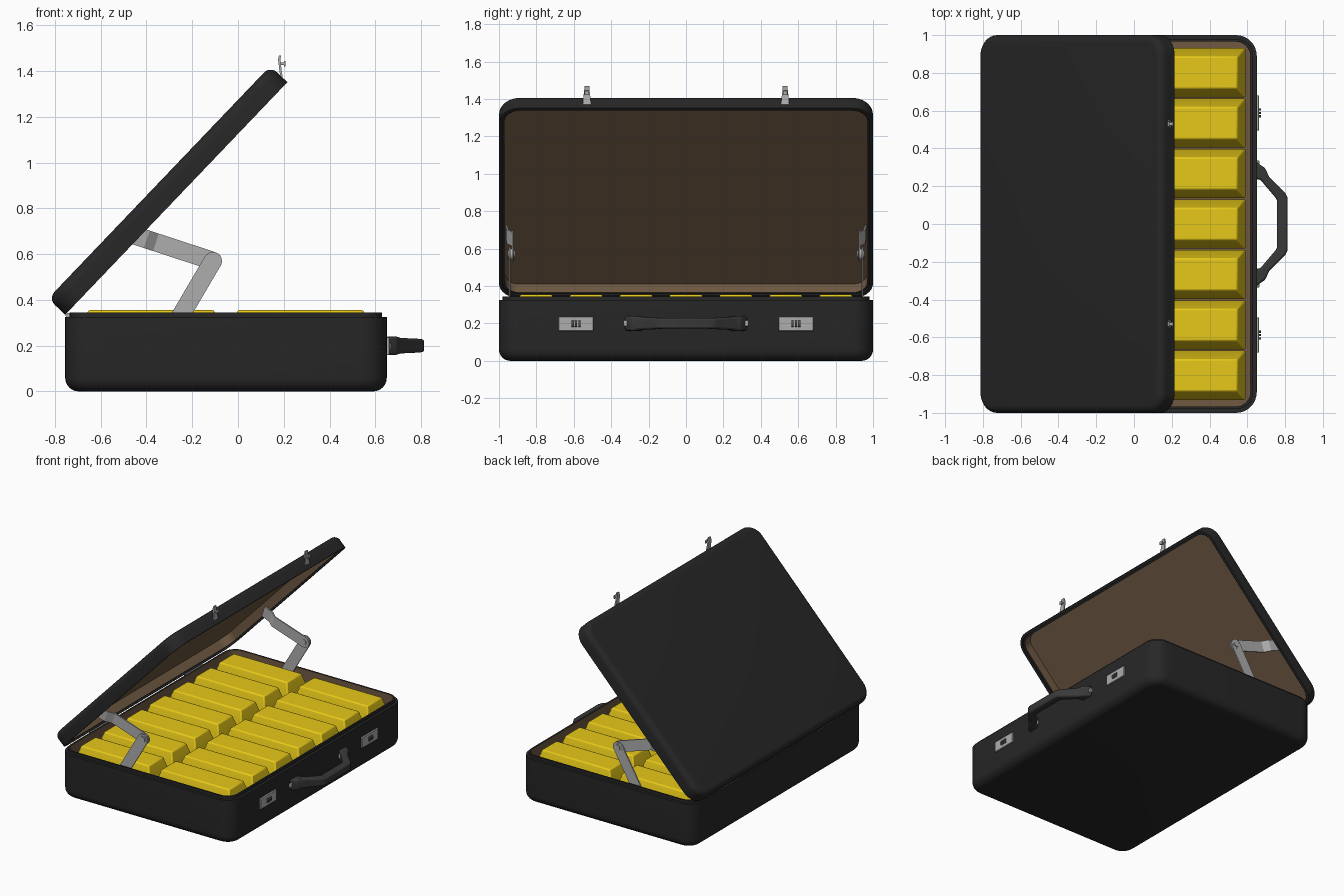
import bpy, bmesh, math
from mathutils import Matrix, Vector

if "Cube" in bpy.data.objects:
    bpy.data.objects.remove(bpy.data.objects["Cube"])


def material(name, r, g, b):
    m = bpy.data.materials.new(name)
    m.diffuse_color = (r, g, b, 1)
    m.use_nodes = True
    m.node_tree.nodes["Principled BSDF"].inputs["Base Color"].default_value = m.diffuse_color
    return m


BLACK = material("black_leather", 0.02, 0.02, 0.02)
GRIP = material("dark_grip", 0.04, 0.04, 0.04)
BROWN = material("brown_lining", 0.16, 0.1, 0.055)
GOLD = material("gold", 0.8, 0.58, 0.01)
METAL = material("metal", 0.42, 0.42, 0.42)
DIAL = material("dial", 0.08, 0.08, 0.08)


def finish(name, bm, mats, bevel=0, smooth=True):
    bmesh.ops.recalc_face_normals(bm, faces=bm.faces)
    me = bpy.data.meshes.new(name)
    bm.to_mesh(me)
    bm.free()
    for m in mats:
        me.materials.append(m)
    ob = bpy.data.objects.new(name, me)
    bpy.context.collection.objects.link(ob)
    if bevel:
        mod = ob.modifiers.new("bevel", "BEVEL")
        mod.width, mod.segments, mod.limit_method = bevel, 2, "ANGLE"
    if smooth:
        bpy.ops.object.select_all(action="DESELECT")
        ob.select_set(True)
        bpy.context.view_layer.objects.active = ob
        bpy.ops.object.shade_smooth_by_angle(angle=math.radians(35))
    return ob


def loft(bm, rings, closed_ends=True):
    rows = [[bm.verts.new(p) for p in ring] for ring in rings]
    n = len(rows[0])
    faces = []
    for a, b in zip(rows, rows[1:]):
        faces.append([bm.faces.new((a[i], a[(i + 1) % n], b[(i + 1) % n], b[i])) for i in range(n)])
    if closed_ends:
        faces.append([bm.faces.new(rows[0])])
        faces.append([bm.faces.new(rows[-1])])
    return faces


def rounded_rect(x0, x1, hy, r, inset, z, seg=8):
    pts = []
    rr = max(r - inset, 0.01)
    for k, (cx, cy) in enumerate(((x1 - r, hy - r), (x0 + r, hy - r), (x0 + r, r - hy), (x1 - r, r - hy))):
        for i in range(seg + 1):
            a = math.pi / 2 * (k + i / seg)
            pts.append((cx + rr * math.cos(a), cy + rr * math.sin(a), z))
    return pts


def tray(name, x0, x1, r, profile, lining_from):
    """Hollow rounded shell from (inset, z) steps; inner steps get the lining."""
    bm = bmesh.new()
    faces = loft(bm, [rounded_rect(x0, x1, 1.0, r, i, z) for i, z in profile])
    for group in faces[lining_from:-2] + faces[-1:]:
        for f in group:
            f.material_index = 1
    return finish(name, bm, [BLACK, BROWN])


def box(name, loc, size, mat, bevel=0):
    bm = bmesh.new()
    bmesh.ops.create_cube(bm, size=1, matrix=Matrix.Translation(loc) @ Matrix.Diagonal((*size, 1)))
    return finish(name, bm, [mat], bevel)


def disc(name, loc, radius, depth, mat, seg=20):
    bm = bmesh.new()
    m = Matrix.Translation(loc) @ Matrix.Rotation(math.pi / 2, 4, "X")
    bmesh.ops.create_cone(bm, cap_ends=True, segments=seg, radius1=radius, radius2=radius, depth=depth, matrix=m)
    return finish(name, bm, [mat])


def arm(name, path, width, side):
    """Flat strap along (x, y, z) points with a round end at the first point."""
    bm = bmesh.new()
    d = Vector((path[1][0] - path[0][0], path[1][2] - path[0][2])).normalized()
    px, pz = -d.y * width / 2, d.x * width / 2
    rows = [(bm.verts.new((x + px, y * side, z + pz)), bm.verts.new((x - px, y * side, z - pz))) for x, y, z in path]
    x, y, z = path[0]
    arc = []
    for i in range(1, 10):
        c, s = math.cos(math.pi * i / 10), math.sin(math.pi * i / 10)
        arc.append(bm.verts.new((x + px * c - d.x * s * width / 2, y * side, z + pz * c - d.y * s * width / 2)))
    bm.faces.new([rows[0][0], *arc, rows[0][1]])
    for a, b in zip(rows, rows[1:]):
        bm.faces.new((a[0], a[1], b[1], b[0]))
    ob = finish(name, bm, [METAL], smooth=False)
    mod = ob.modifiers.new("thickness", "SOLIDIFY")
    mod.thickness, mod.offset = 0.01, 0


def fillet(r, sign, z0, steps=6):
    return [(r - r * math.sin(a), z0 + sign * (r - r * math.cos(a)))
            for a in (math.pi / 2 * i / steps for i in range(steps + 1))]


# Case body with stepped lip and lining
X0, X1 = -0.755, 0.65
body = fillet(0.06, 1, 0) + [(0, 0.325), (0.02, 0.325), (0.02, 0.345), (0.033, 0.345), (0.035, 0.03)]
tray("case_body", X0, X1, 0.11, body, len(body) - 2)

# Lid, hinged open along the back edge
lid_profile = fillet(0.04, -1, 0.103) + [(0, 0), (0.018, 0), (0.018, 0.012), (0.03, 0.012), (0.032, 0.075)]
lid = tray("lid", 0, X1 - X0, 0.11, lid_profile, len(lid_profile) - 2)
lid.location = (X0, 0, 0.335)
lid.rotation_euler = (0, math.radians(-46.3), 0)

# Hinge barrels between lid and body
for s in (-1, 1):
    disc("hinge", (X0 + 0.012, 0.55 * s, 0.333), 0.01, 0.2, METAL, 10)

# Gold bars: two columns, seven rows, two layers
bm = bmesh.new()
loft(bm, [[(sx * hx, sy * hy, z) for sx, sy in ((1, 1), (-1, 1), (-1, -1), (1, -1))]
          for hx, hy, z in ((0.318, 0.13, 0), (0.318, 0.13, 0.015), (0.275, 0.085, 0.16))])
bar = finish("gold_bar", bm, [GOLD], bevel=0.008)
first = True
for z in (0.034, 0.195):
    for x in (-0.379, 0.273):
        for row in range(-3, 4):
            ob = bar if first else bar.copy()
            if not first:
                bpy.context.collection.objects.link(ob)
            first = False
            ob.location = (x, row * 0.267, z)

# Folding lid supports on both sides
for s in (-1, 1):
    arm("support_lower_arm", [(-0.11, 0.942, 0.57), (-0.327, 0.942, 0.2)], 0.08, s)
    arm("support_upper_arm", [(-0.11, 0.926, 0.57), (-0.36, 0.926, 0.652), (-0.40, 0.955, 0.665),
                              (-0.465, 0.96, 0.687)], 0.08, s)
    disc("support_pivot", (-0.11, 0.934 * s, 0.57), 0.03, 0.028, METAL)
    disc("support_rivet", (-0.11, 0.934 * s, 0.57), 0.02, 0.04, METAL)

# Carrying handle: outer point, inner point, half height
half = [((0.645, 0.33), (0.645, 0.24), 0.04), ((0.695, 0.295), (0.672, 0.232), 0.04),
        ((0.715, 0.25), (0.685, 0.215), 0.034), ((0.80, 0.165), (0.757, 0.13), 0.03),
        ((0.813, 0.14), (0.757, 0.115), 0.028)]
stations = half + [((o[0], -o[1]), (i[0], -i[1]), h) for o, i, h in reversed(half)]
bm = bmesh.new()
loft(bm, [[(*o, 0.2 - h), (*o, 0.2 + h), (*i, 0.2 + h), (*i, 0.2 - h)] for o, i, h in stations])
finish("handle", bm, [GRIP], bevel=0.01)

for s in (-1, 1):
    # Handle mounts
    box("handle_mount", (0.655, 0.285 * s, 0.2), (0.02, 0.10, 0.03), METAL, 0.004)

    # Lock plates with number dials
    box("lock_plate", (0.652, 0.588 * s, 0.198), (0.02, 0.186, 0.077), METAL, 0.003)
    for k in (-1, 0, 1):
        disc("lock_dial", (0.652, 0.588 * s + 0.018 * k, 0.198), 0.02, 0.012, DIAL, 16)

    # Latch hasps on the lid edge
    bm = bmesh.new()
    loft(bm, [[(x - 0.005, 0.53 * s - w, z), (x + 0.005, 0.53 * s - w, z),
               (x + 0.005, 0.53 * s + w, z), (x - 0.005, 0.53 * s + w, z)]
              for x, z, w in ((0.192, 1.36, 0.023), (0.186, 1.40, 0.02), (0.18, 1.45, 0.014), (0.184, 1.468, 0.013))])
    finish("lid_hasp", bm, [METAL])
    box("hasp_hook", (0.194, 0.53 * s, 1.432), (0.024, 0.018, 0.012), METAL, 0.002)
    box("hasp_catch", (0.204, 0.53 * s, 1.432), (0.008, 0.024, 0.024), METAL, 0.002)
